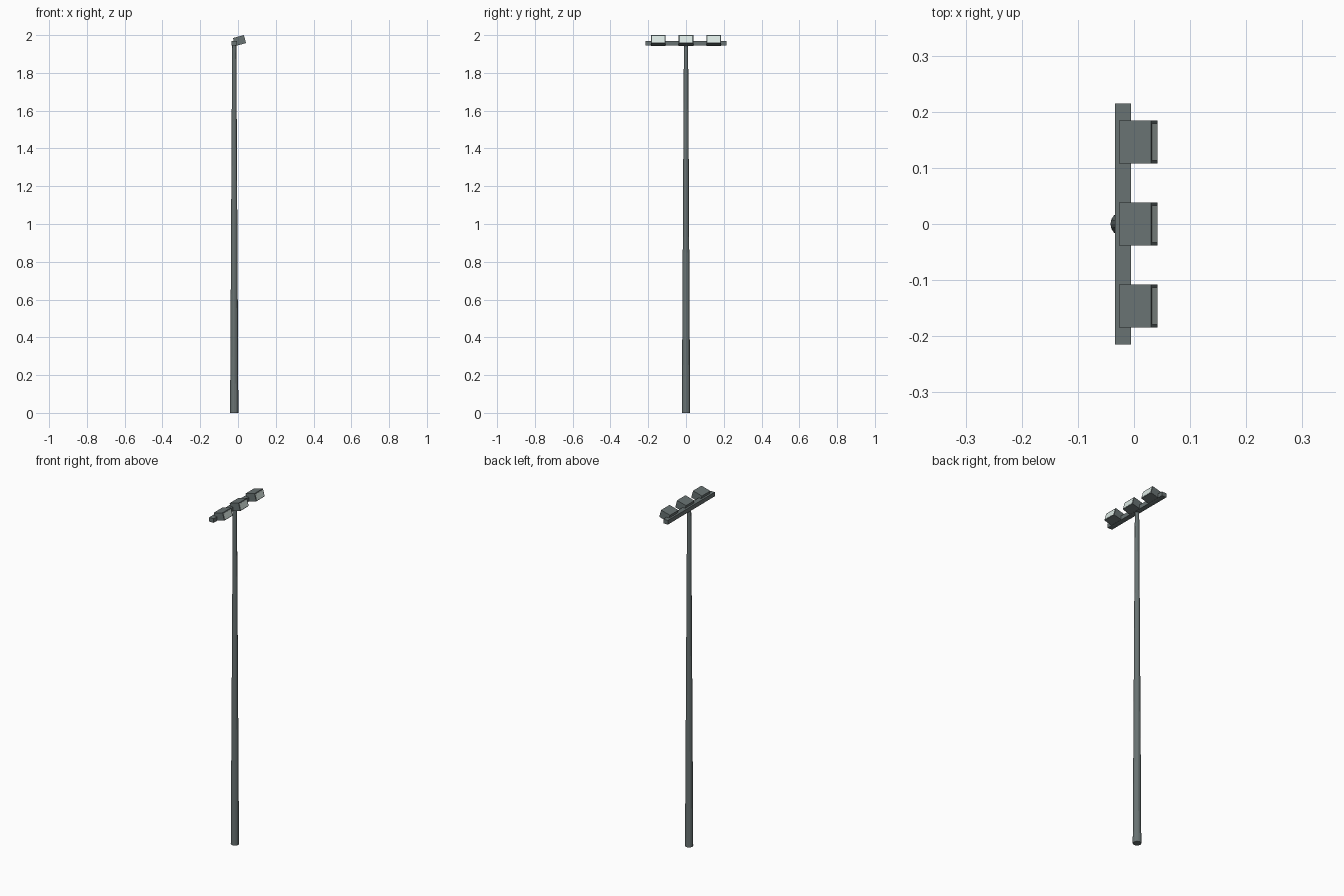
import bpy
import math
from mathutils import Matrix, Vector

if "Cube" in bpy.data.objects:
    bpy.data.objects.remove(bpy.data.objects["Cube"])


def material(name, rgb):
    m = bpy.data.materials.new(name)
    m.diffuse_color = (*rgb, 1)
    m.use_nodes = True
    m.node_tree.nodes["Principled BSDF"].inputs["Base Color"].default_value = m.diffuse_color
    return m


STEEL = material("dark_steel", (0.14, 0.17, 0.17))
GLASS = material("pale_glass", (0.72, 0.82, 0.78))
TILT = math.radians(-15)


def box(name, center, size, mat, tilt=0.0):
    bpy.ops.mesh.primitive_cube_add(size=1)
    o = bpy.context.object
    o.name = name
    o.matrix_world = (Matrix.Translation(center) @ Matrix.Rotation(tilt, 4, 'Y')
                      @ Matrix.Diagonal((*size, 1)))
    o.data.materials.append(mat)
    return o


# Tapered pole
bpy.ops.mesh.primitive_cone_add(vertices=16, radius1=0.022, radius2=0.0112,
                                depth=1.95, location=(-0.02, 0, 0.975))
pole = bpy.context.object
pole.name = "pole"
pole.data.materials.append(STEEL)

# Crossbar on top of the pole
box("crossbar", (-0.0195, 0, 1.956), (0.029, 0.43, 0.024), STEEL)

# Three tilted floodlights facing +x, each with a glass panel
rot = Matrix.Rotation(TILT, 3, 'Y')
for i, y in enumerate((-0.146, 0, 0.146)):
    c = Vector((0.0075, y, 1.971))
    box(f"lamp_housing_{i}", c, (0.059, 0.077, 0.044), STEEL, TILT)
    lens = c + rot @ Vector((0.0285, 0, -0.001))
    box(f"lamp_glass_{i}", lens, (0.004, 0.066, 0.034), GLASS, TILT)
